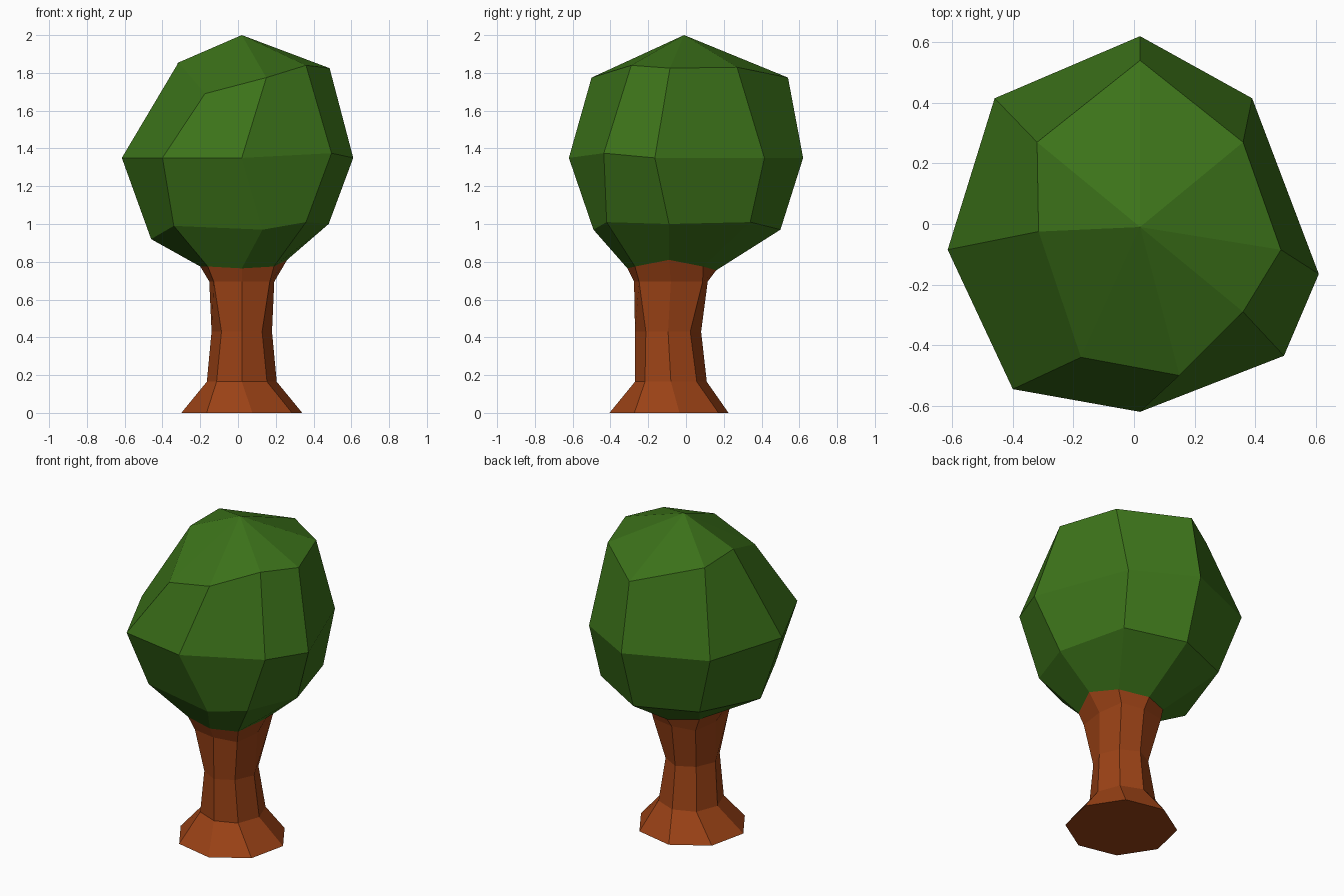
import bpy, bmesh
from math import sin, cos, pi, radians

if "Cube" in bpy.data.objects:
    bpy.data.objects.remove(bpy.data.objects["Cube"])


def material(name, color):
    m = bpy.data.materials.new(name)
    m.diffuse_color = (*color, 1)
    m.use_nodes = True
    m.node_tree.nodes["Principled BSDF"].inputs["Base Color"].default_value = m.diffuse_color
    return m


def loft(name, rings, mat, apex=None, cap=False):
    """Skin rings listed from bottom to top, each counter-clockwise from the front."""
    bm = bmesh.new()
    loops = [[bm.verts.new(p) for p in ring] for ring in rings]
    n = len(loops[0])
    for a, b in zip(loops, loops[1:]):
        for i in range(n):
            j = (i + 1) % n
            bm.faces.new((a[i], a[j], b[j], b[i]))
    if apex:
        tip = bm.verts.new(apex)
        for i in range(n):
            bm.faces.new((loops[-1][i], loops[-1][(i + 1) % n], tip))
    if cap:
        bm.faces.new(loops[0][::-1])
    me = bpy.data.meshes.new(name)
    bm.to_mesh(me)
    bm.free()
    me.materials.append(mat)
    ob = bpy.data.objects.new(name, me)
    bpy.context.collection.objects.link(ob)
    return ob


def trunk_ring(z, rx, ry, cy, diagonal=1.0, twist=0):
    """Eight-sided section whose diagonal corners may bulge."""
    pts = []
    for i in range(8):
        a = -pi / 2 + i * pi / 4 + radians(twist)
        k = diagonal if i % 2 else 1
        pts.append((0.02 + k * rx * cos(a), cy + k * ry * sin(a), z))
    return pts


# Collar shared by the trunk and the crown
collar = [(0.02, -0.31, 0.765), (0.19, -0.27, 0.775), (0.26, -0.09, 0.81), (0.19, 0.09, 0.775),
          (0.02, 0.16, 0.755), (-0.15, 0.08, 0.77), (-0.20, -0.09, 0.775), (-0.16, -0.27, 0.775)]

# Irregular crown sections
lower = [(0.13, -0.49, 0.97), (0.36, -0.42, 1.01), (0.48, -0.09, 1.0), (0.36, 0.34, 1.01),
         (0.02, 0.50, 0.97), (-0.34, 0.35, 0.97), (-0.46, -0.09, 0.92), (-0.34, -0.41, 0.99)]
middle = [(0.02, -0.62, 1.35), (0.495, -0.435, 1.375), (0.61, -0.165, 1.35), (0.39, 0.415, 1.35),
          (0.02, 0.62, 1.35), (-0.46, 0.415, 1.35), (-0.615, -0.085, 1.35), (-0.40, -0.545, 1.35)]
upper = [(0.15, -0.50, 1.775), (0.36, -0.29, 1.84), (0.485, -0.085, 1.825), (0.36, 0.27, 1.83),
         (0.02, 0.54, 1.775), (-0.32, 0.27, 1.85), (-0.315, -0.025, 1.855), (-0.175, -0.44, 1.69)]

loft("crown", [collar, lower, middle, upper], material("leaf_green", (0.045, 0.17, 0.01)),
     apex=(0.02, -0.01, 2.0))

# Trunk with flared foot, narrow waist and flared top
loft("trunk", [trunk_ring(0.0, 0.325, 0.32, -0.09, 1.0, 10),
               trunk_ring(0.165, 0.185, 0.19, -0.08, 1.02),
               trunk_ring(0.43, 0.16, 0.175, -0.095, 0.95),
               trunk_ring(0.695, 0.172, 0.195, -0.08, 1.22),
               collar], material("bark_brown", (0.33, 0.055, 0.008)), cap=True)
